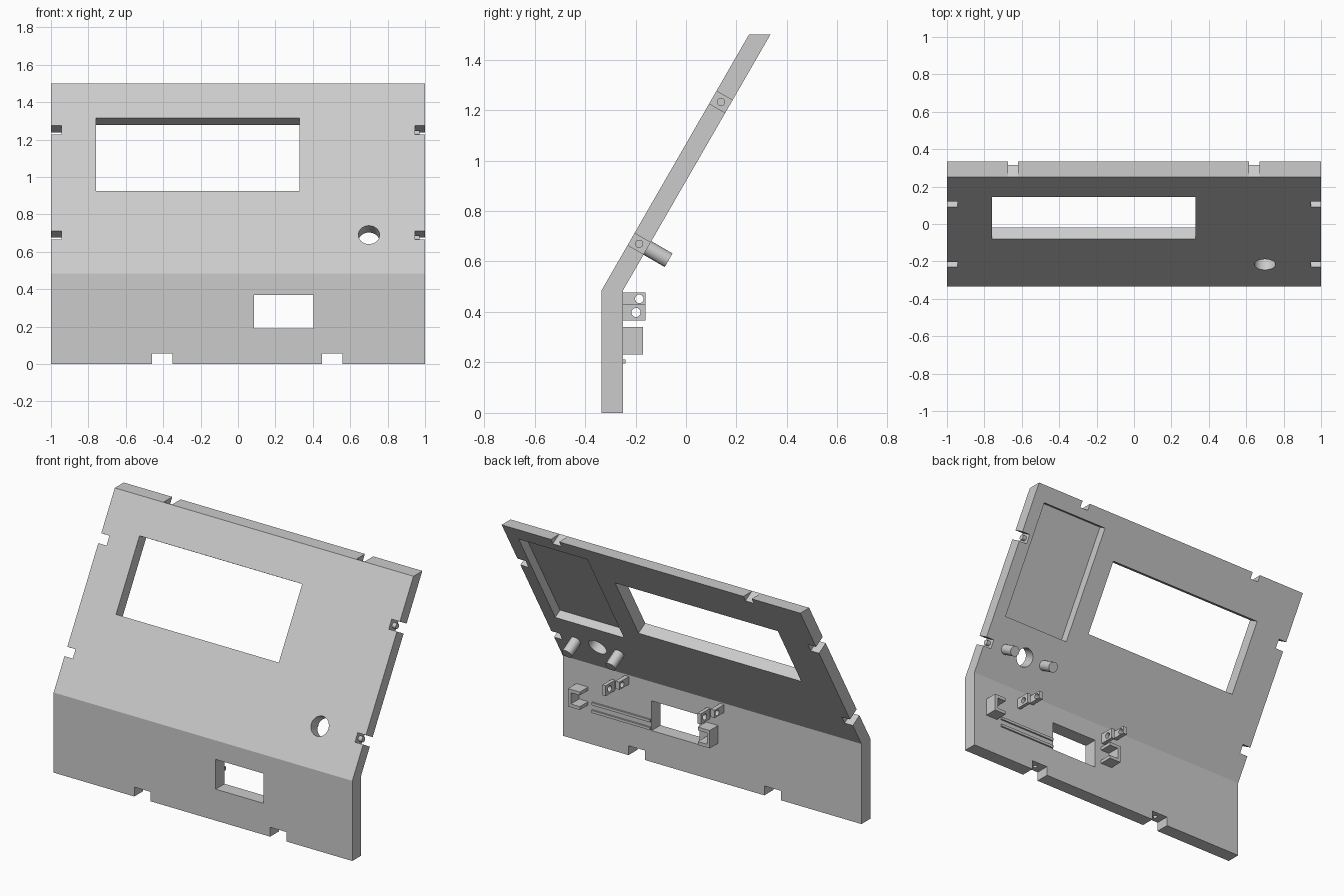
import bpy
import math
from mathutils import Matrix

cube = bpy.data.objects.get("Cube")
if cube:
    bpy.data.objects.remove(cube, do_unlink=True)

grey = bpy.data.materials.new("light grey plastic")
grey.use_nodes = True
COLOUR = (0.6, 0.6, 0.6, 1)
grey.diffuse_color = COLOUR
grey.node_tree.nodes["Principled BSDF"].inputs["Base Color"].default_value = COLOUR

FRONT, BACK, BEND, TOP = -0.335, -0.25, 0.485, 1.5
LEAN = math.radians(30)
THICK = (BACK - FRONT) * math.cos(LEAN)
FLAT = Matrix.Identity(4)
# Frame of the leaning panel: y is depth from its front face, z runs up the slope
SLOPE = Matrix.Translation((0, FRONT, BEND)) @ Matrix.Rotation(-LEAN, 4, 'X')


def make(name, verts, faces, frame=FLAT):
    mesh = bpy.data.meshes.new(name)
    mesh.from_pydata(verts, [], faces)
    mesh.transform(frame)
    mesh.materials.append(grey)
    obj = bpy.data.objects.new(name, mesh)
    bpy.context.collection.objects.link(obj)
    return obj


def prism(name, profile, x0, x1, frame=FLAT):
    """Extrude a (y, z) outline along x."""
    n = len(profile)
    verts = [(x, y, z) for x in (x0, x1) for y, z in profile]
    faces = [tuple(reversed(range(n))), tuple(range(n, 2 * n))]
    faces += [(i, (i + 1) % n, n + (i + 1) % n, n + i) for i in range(n)]
    return make(name, verts, faces, frame)


def box(name, x, y, z, frame=FLAT):
    return prism(name, [(y[0], z[0]), (y[1], z[0]), (y[1], z[1]), (y[0], z[1])],
                 x[0], x[1], frame)


def rod(name, centre, radius, length, axis='X', frame=FLAT):
    """Cylinder centred on a point, running along the given axis."""
    n = 32
    ring = [(radius * math.cos(2 * math.pi * i / n), radius * math.sin(2 * math.pi * i / n))
            for i in range(n)]
    turn = {'X': FLAT, 'Y': Matrix.Rotation(math.pi / 2, 4, 'Z'),
            'Z': Matrix.Rotation(math.pi / 2, 4, 'Y')}[axis]
    return prism(name, ring, -length / 2, length / 2,
                 frame @ Matrix.Translation(centre) @ turn)


def cut(target, cutter):
    mod = target.modifiers.new("cut", 'BOOLEAN')
    mod.operation, mod.solver, mod.object = 'DIFFERENCE', 'EXACT', cutter
    bpy.context.view_layer.objects.active = target
    bpy.ops.object.modifier_apply(modifier=mod.name)
    bpy.data.objects.remove(cutter, do_unlink=True)


# Bent panel
panel = prism("bent_panel", [(FRONT, 0), (BACK, 0), (BACK, BEND), (-FRONT, TOP),
                             (-BACK, TOP), (FRONT, BEND)], -1, 1)
through = (-0.1, 0.2)

# Display window, knob hole and the pocket behind the leaning part
cut(panel, box("window_cutter", (-0.76, 0.33), through, (0.508, 0.958), SLOPE))
cut(panel, rod("knob_cutter", (0.7, 0.04, 0.237), 0.057, 0.3, 'Y', SLOPE))
cut(panel, box("pocket_cutter", (0.46, 0.92), (0.02, 0.2), (0.416, 1.117), SLOPE))

# Notches in both side edges, with locating pins on the left side
for low, high in ((0.208, 0.262), (0.855, 0.912)):
    for x in ((-1.1, -0.945), (0.945, 1.1)):
        cut(panel, box("side_notch_cutter", x, through, (low, high), SLOPE))
    rod("notch_pin", (0.955, THICK / 2, (low + high) / 2), 0.016, 0.03, 'X', SLOPE)

# Notches in the top edge
for x in (-0.647, 0.643):
    cut(panel, box("top_notch_cutter", (x - 0.028, x + 0.028), through, (1.174, 1.4), SLOPE))

# Lower opening, bottom notches and their pin holes
cut(panel, box("opening_cutter", (0.085, 0.405), (-0.5, 0), (0.19, 0.37)))
for x in (-0.405, 0.505):
    cut(panel, box("bottom_notch_cutter", (x - 0.055, x + 0.055), (-0.5, 0), (-0.1, 0.057)))
    cut(panel, rod("pin_hole_cutter", (x, (FRONT + BACK) / 2, 0.06), 0.013, 0.08, 'Z'))

# Round posts beside the knob hole
for x in (0.555, 0.845):
    rod("round_post", (x, THICK + 0.046, 0.237), 0.031, 0.102, 'Y', SLOPE)

# Pairs of drilled tabs
for x in (0, 0.637):
    lower = box("lower_tab", (x + 0.013, x + 0.035), (BACK - 0.01, -0.16), (0.367, 0.43))
    cut(lower, rod("tab_hole_cutter", (x + 0.02, -0.198, 0.398), 0.018, 0.2))
    upper = box("upper_tab", (x - 0.08, x - 0.053), (BACK - 0.01, -0.16), (0.43, 0.477))
    cut(upper, rod("tab_hole_cutter", (x - 0.07, -0.185, 0.452), 0.017, 0.2))

# Channel brackets that open toward each other
for x, side in ((0, 1), (0.87, -1)):
    bracket = box("channel_bracket", (x - 0.04, x + 0.04), (BACK - 0.01, -0.17), (0.232, 0.34))
    inner = sorted((x - side * 0.02, x + side * 0.1))
    cut(bracket, box("bracket_cutter", inner, (BACK, 0), (0.252, 0.32)))

# Thin guide ribs beside the lower opening
for z in (0.203, 0.25):
    box("guide_rib", (0.41, 0.8), (BACK - 0.01, BACK + 0.01), (z - 0.008, z + 0.008))

# Smooth the round walls and keep the flat edges sharp
bpy.ops.object.select_all(action='DESELECT')
for obj in bpy.context.collection.objects:
    if obj.type == 'MESH':
        obj.select_set(True)
bpy.context.view_layer.objects.active = panel
bpy.ops.object.shade_smooth_by_angle(angle=math.radians(25))
